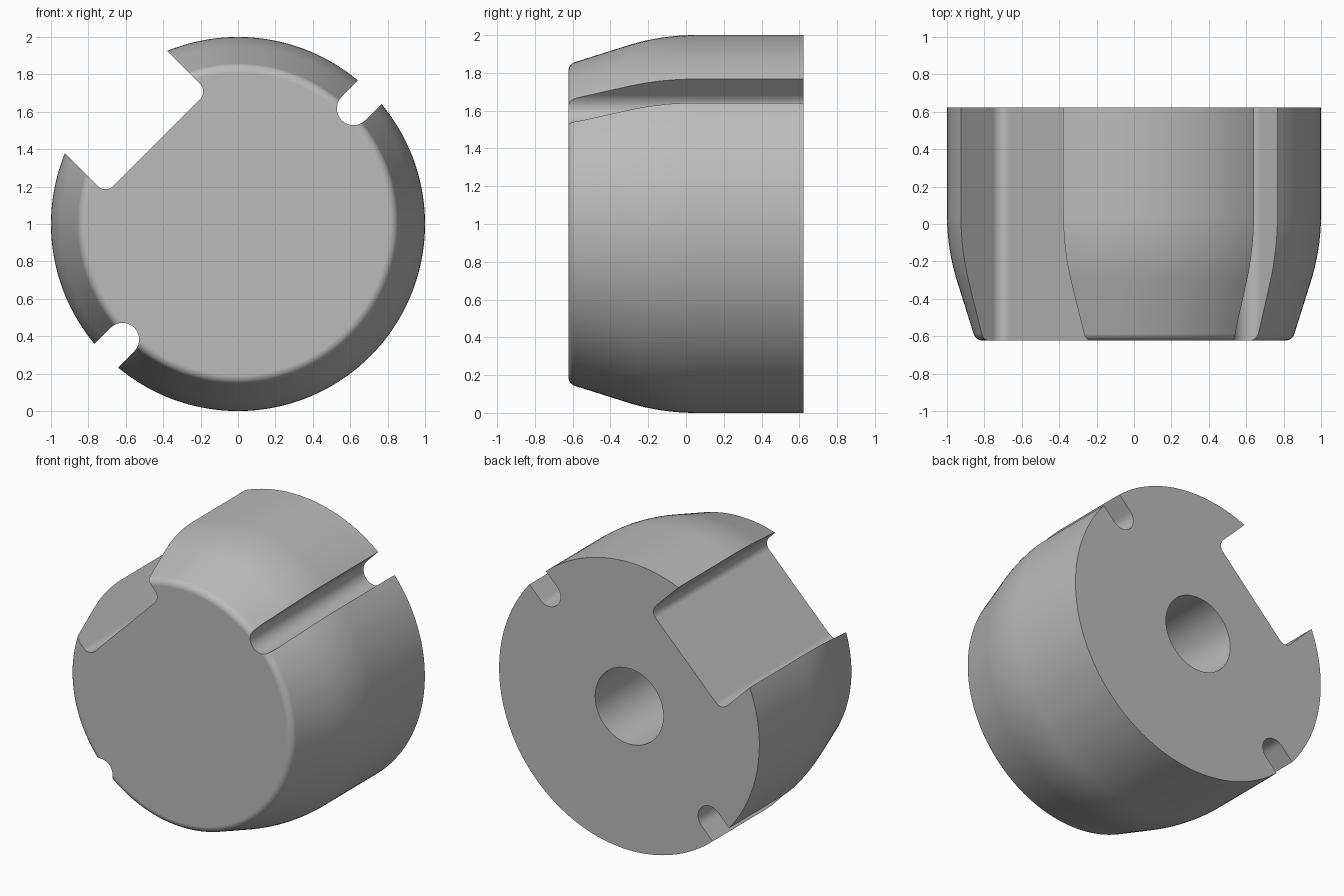
import bpy, bmesh
from math import sin, cos, tan, radians, pi, sqrt

cube = bpy.data.objects.get("Cube")
if cube:
    bpy.data.objects.remove(cube, do_unlink=True)

HALF = 0.623          # half the body length along y
TAPER = radians(17.5)
AXIS_Z = 1.0

grey = bpy.data.materials.new("plain grey")
grey.use_nodes = True
GREY = (0.5, 0.5, 0.5, 1)
grey.diffuse_color = GREY
grey.node_tree.nodes["Principled BSDF"].inputs["Base Color"].default_value = GREY


def arc(cx, cy, r, a0, a1, n):
    return [(cx + r * cos(a0 + (a1 - a0) * i / n),
             cy + r * sin(a0 + (a1 - a0) * i / n)) for i in range(n + 1)]


def loft(name, rings):
    """Closed solid from equal-length rings of points, capped at both ends."""
    bm = bmesh.new()
    loops = [[bm.verts.new(p) for p in ring] for ring in rings]
    for a, b in zip(loops, loops[1:]):
        for i in range(len(a)):
            j = (i + 1) % len(a)
            bm.faces.new((a[i], a[j], b[j], b[i]))
    bm.faces.new(loops[0])
    bm.faces.new(loops[-1])
    bmesh.ops.recalc_face_normals(bm, faces=bm.faces)
    mesh = bpy.data.meshes.new(name)
    bm.to_mesh(mesh)
    bm.free()
    obj = bpy.data.objects.new(name, mesh)
    bpy.context.collection.objects.link(obj)
    mesh.materials.append(grey)
    return obj


def lathe(name, profile, n):
    """Revolve (radius, y) points about the body axis."""
    return loft(name, [[(r * cos(2 * pi * i / n), y, AXIS_Z + r * sin(2 * pi * i / n))
                        for i in range(n)] for r, y in profile])


def prism(name, outline):
    """Extrude an outline, given on axes turned 45 degrees, right through the body."""
    s = sqrt(0.5)
    return loft(name, [[((t - d) * s, y, AXIS_Z + (t + d) * s) for t, d in outline]
                       for y in (-1, 1)])


# Body: straight rear, curved shoulder, tapered nose with a rounded rim
R, START, RIM = 1.2, 0.05, 0.05
shoulder = arc(1 - R, -START, R, 0, TAPER, 14)
end_r, end_y = shoulder[-1]
rim_y = HALF - RIM
rim_r = end_r - (rim_y - end_y) * tan(TAPER) - RIM / cos(TAPER)
rim = arc(rim_r, rim_y, RIM, TAPER, pi / 2, 8)
profile = [(1, HALF)] + [(r, -y) for r, y in shoulder + rim]
body = lathe("body", profile, 144)

# Wide slot with rounded inner corners
W, FLOOR, F = 0.387, 0.615, 0.06
slot = prism("slot_cutter",
             [(W, 1.3), (-W, 1.3)]
             + arc(-W + F, FLOOR + F, F, pi, 1.5 * pi, 8)
             + arc(W - F, FLOOR + F, F, 1.5 * pi, 2 * pi, 8))

# Two opposite round-bottomed grooves
K, DEPTH = 0.089, 0.873
half_round = arc(DEPTH, 0, K, pi / 2, 1.5 * pi, 20)
groove = [(1.3, K)] + half_round + [(1.3, -K)]
grooves = [prism("groove_cutter", [(side * t, d) for t, d in groove]) for side in (1, -1)]

# Blind bore in the back
bore = lathe("bore_cutter", [(0.262, 1), (0.262, HALF - 0.8)], 64)

bpy.context.view_layer.objects.active = body
for cutter in [slot, *grooves, bore]:
    mod = body.modifiers.new("cut", "BOOLEAN")
    mod.operation = "DIFFERENCE"
    mod.solver = "EXACT"
    mod.object = cutter
    bpy.ops.object.modifier_apply(modifier=mod.name)
    bpy.data.objects.remove(cutter, do_unlink=True)

# Smooth curves, crisp edges, flat end faces
bpy.ops.object.select_all(action="DESELECT")
body.select_set(True)
bpy.ops.object.shade_smooth_by_angle(angle=radians(30))
weighted = body.modifiers.new("flat ends", "WEIGHTED_NORMAL")
weighted.keep_sharp = True
